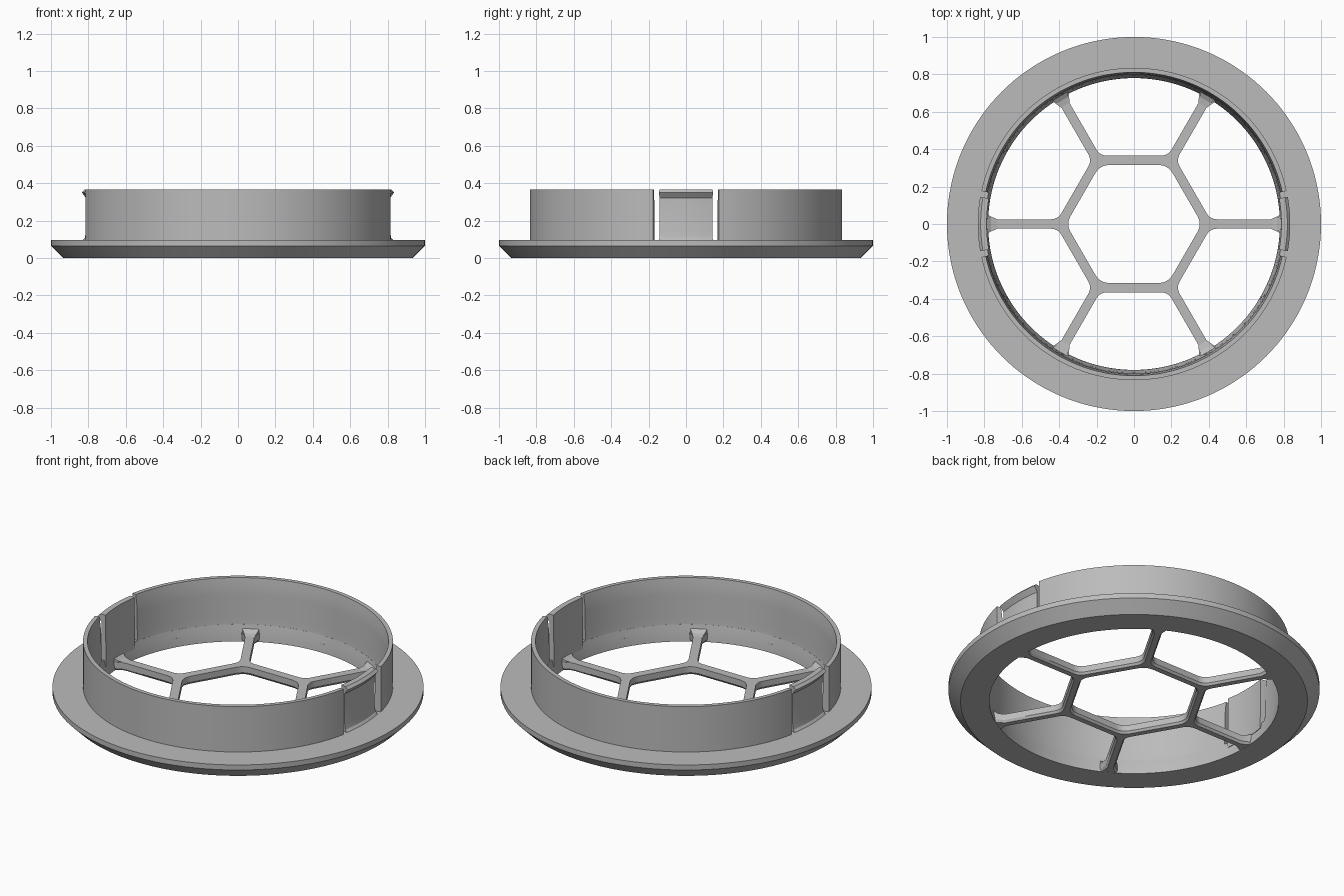
import bpy, bmesh
from math import sin, cos, tan, radians, pi, sqrt, atan2

if "Cube" in bpy.data.objects:
    bpy.data.objects.remove(bpy.data.objects["Cube"])

GREY = bpy.data.materials.new("plain grey")
GREY.use_nodes = True
GREY.diffuse_color = (0.5, 0.5, 0.5, 1)
GREY.node_tree.nodes["Principled BSDF"].inputs["Base Color"].default_value = (0.5, 0.5, 0.5, 1)


def finish(bm, name, smooth=True):
    bmesh.ops.recalc_face_normals(bm, faces=bm.faces)
    mesh = bpy.data.meshes.new(name)
    bm.to_mesh(mesh)
    bm.free()
    mesh.materials.append(GREY)
    ob = bpy.data.objects.new(name, mesh)
    bpy.context.collection.objects.link(ob)
    if smooth:
        shade(ob)
    return ob


def shade(ob):
    bpy.ops.object.select_all(action='DESELECT')
    ob.select_set(True)
    bpy.context.view_layer.objects.active = ob
    bpy.ops.object.shade_smooth_by_angle(angle=radians(25))


def loft(bm, rings, wrap):
    """Skin equal-length closed rings, either wrapped round or capped."""
    rings = [[bm.verts.new(p) for p in ring] for ring in rings]
    pairs = list(zip(rings, rings[1:])) + ([(rings[-1], rings[0])] if wrap else [])
    for a, b in pairs:
        for i in range(len(a)):
            j = (i + 1) % len(a)
            bm.faces.new((a[i], a[j], b[j], b[i]))
    if not wrap:
        bm.faces.new(rings[0])
        bm.faces.new(rings[-1])


def revolve(name, profile, start=0, end=360, steps=144):
    """Turn a closed (radius, height) profile about the z axis."""
    full = end - start == 360
    bm = bmesh.new()
    rings = []
    for k in range(steps if full else steps + 1):
        a = radians(start + (end - start) * k / steps)
        rings.append([(r * cos(a), r * sin(a), z) for r, z in profile])
    loft(bm, rings, full)
    return finish(bm, name)


# Flange with a chamfered underside
revolve("flange", [(0.78, 0), (0.935, 0), (1, 0.065), (1, 0.095),
                   (0.795, 0.095), (0.789, 0.065), (0.783, 0.03)])

# Collar halves and the snap clips between them
wall = [(0.795, 0.09), (0.835, 0.09), (0.835, 0.365), (0.811, 0.365),
        (0.804, 0.32), (0.80, 0.27), (0.799, 0.14)]
clip = [(0.785, 0.06), (0.83, 0.06), (0.83, 0.095), (0.819, 0.108), (0.813, 0.14),
        (0.812, 0.32), (0.835, 0.35), (0.82, 0.365), (0.788, 0.365)]
for side, turn in (("back", 0), ("front", 180)):
    revolve(side + "_collar", wall, turn + 12.2, turn + 167.8, 64)
for side, turn in (("left", 0), ("right", 180)):
    revolve(side + "_clip", clip, turn - 10, turn + 10, 10)


# Lattice: a disc with a hexagon and six outer cells cut out
def rounded(prev, corner, nxt, cut):
    ends = []
    for p in (prev, nxt):
        d = sqrt((p[0] - corner[0]) ** 2 + (p[1] - corner[1]) ** 2)
        ends.append([c + (q - c) * cut / d for c, q in zip(corner, p)])
    a, b = ends
    return [tuple((1 - t) ** 2 * p + 2 * t * (1 - t) * c + t * t * q
                  for p, c, q in zip(a, corner, b)) for t in (i / 6 for i in range(7))]


BAR = 0.34  # distance from the centre to a hexagon bar


def hexagon(h):
    r = (BAR - h) / cos(pi / 6)
    pts = [(r * cos(i * pi / 3), r * sin(i * pi / 3)) for i in range(6)]
    return [p for i in range(6) for p in rounded(pts[i - 1], pts[i], pts[(i + 1) % 6], 0.05)]


def outer_cell(h):
    def on_spoke(x):
        return (x, x * tan(pi / 6) - h / cos(pi / 6))
    corner = on_spoke(BAR + h)
    upper = rounded((corner[0], -corner[1]), corner, on_spoke(0.6), 0.04)
    upper.append(on_spoke(0.745 * cos(pi / 6)))
    # Flared foot, then half of the outer arc
    edge = pi / 6 - 0.03 / 0.79 - h
    upper += [(0.787 * cos(edge * k / 8), 0.787 * sin(edge * k / 8)) for k in range(8, 0, -1)]
    return upper + [(x, -y) for x, y in reversed(upper)]


def cutter(bm, outline, turn):
    rings = []
    for z, h in ((-0.01, 0.008), (0.014, 0.025), (0.1, 0.025)):
        rings.append([(x * cos(turn) - y * sin(turn), x * sin(turn) + y * cos(turn), z)
                      for x, y in outline(h)])
    loft(bm, rings, False)


bm = bmesh.new()
loft(bm, [[(0.79 * cos(k * pi / 72), 0.79 * sin(k * pi / 72), z) for k in range(144)]
          for z in (0.001, 0.05)], False)
lattice = finish(bm, "hexagon_lattice", False)
bm = bmesh.new()
cutter(bm, hexagon, 0)
for i in range(6):
    cutter(bm, outer_cell, pi / 6 + i * pi / 3)
holes = finish(bm, "lattice_cutter", False)
mod = lattice.modifiers.new("cells", 'BOOLEAN')
mod.object = holes
mod.operation = 'DIFFERENCE'
mod.solver = 'EXACT'
bpy.context.view_layer.objects.active = lattice
bpy.ops.object.modifier_apply(modifier=mod.name)
bpy.data.objects.remove(holes)
shade(lattice)

# Raised feet where the spokes meet the collar
for i in range(6):
    a = i * pi / 3
    bm = bmesh.new()
    rings = []
    for r, w, z in ((0.735, 0.024, 0.05), (0.765, 0.034, 0.056), (0.796, 0.05, 0.075)):
        rings.append([(r * cos(a) - s * w * sin(a), r * sin(a) + s * w * cos(a), h)
                      for s, h in ((-1, 0.03), (1, 0.03), (1, z), (-1, z))])
    loft(bm, rings, False)
    finish(bm, f"spoke_foot_{i + 1}", False)
